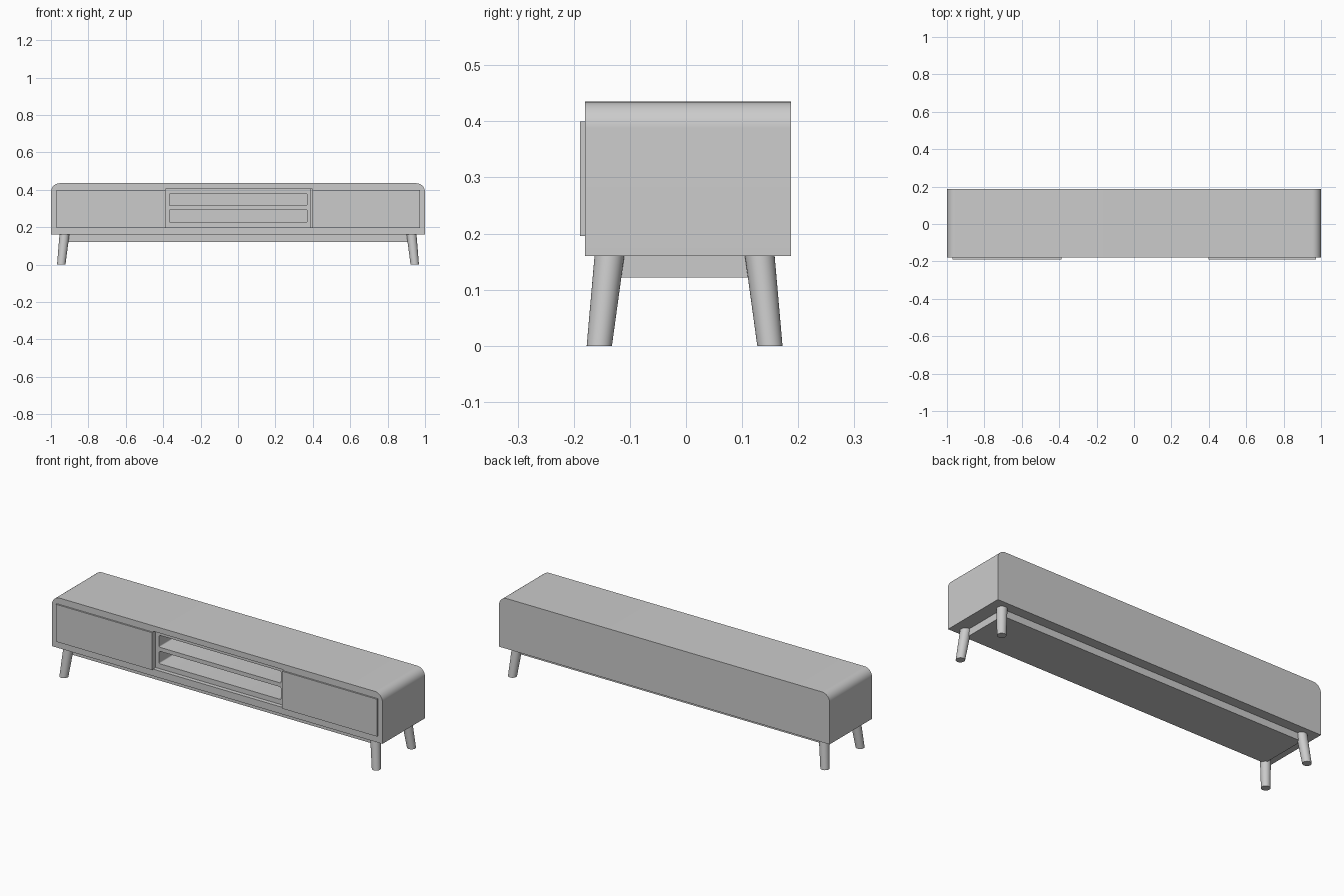
import bpy, bmesh, math
from mathutils import Vector

cube = bpy.data.objects.get("Cube")
if cube:
    bpy.data.objects.remove(cube, do_unlink=True)

grey = bpy.data.materials.new("light_grey")
grey.use_nodes = True
grey.diffuse_color = (0.6, 0.6, 0.6, 1)
grey.node_tree.nodes["Principled BSDF"].inputs["Base Color"].default_value = (0.6, 0.6, 0.6, 1)


def finish(name, bm):
    bmesh.ops.recalc_face_normals(bm, faces=bm.faces)
    mesh = bpy.data.meshes.new(name)
    bm.to_mesh(mesh)
    bm.free()
    mesh.materials.append(grey)
    obj = bpy.data.objects.new(name, mesh)
    bpy.context.collection.objects.link(obj)
    return obj


def box(name, x, y, z, radius=0):
    """Box from min/max pairs; radius rounds the edges running along y."""
    bm = bmesh.new()
    bmesh.ops.create_cube(bm, size=1)
    for v in bm.verts:
        v.co = Vector([(b + a) / 2 + c * (b - a) for (a, b), c in zip((x, y, z), v.co)])
    if radius:
        edges = [e for e in bm.edges if abs(e.verts[0].co.y - e.verts[1].co.y) > 1e-4]
        bmesh.ops.bevel(bm, geom=edges, offset=radius, segments=4, profile=0.5, affect='EDGES')
    return finish(name, bm)


def smooth(obj):
    bpy.ops.object.select_all(action='DESELECT')
    obj.select_set(True)
    bpy.context.view_layer.objects.active = obj
    bpy.ops.object.shade_smooth_by_angle(angle=math.radians(35))


def carve(obj, cutter):
    mod = obj.modifiers.new("opening", 'BOOLEAN')
    mod.object = cutter
    mod.operation = 'DIFFERENCE'
    mod.solver = 'EXACT'
    bpy.context.view_layer.objects.active = obj
    bpy.ops.object.modifier_apply(modifier=mod.name)
    bpy.data.objects.remove(cutter, do_unlink=True)


FRONT, BACK, BASE, TOP, R = -0.18, 0.1875, 0.16, 0.435, 0.047

# Cabinet body: profile with rounded upper corners, extruded front to back
arc = [(1 - R + R * math.cos(a), TOP - R + R * math.sin(a))
       for a in (math.radians(90) * i / 12 for i in range(13))]
profile = [(1, BASE)] + arc
profile += [(-x, z) for x, z in reversed(profile)]
bm = bmesh.new()
face = bm.faces.new([bm.verts.new((x, FRONT, z)) for x, z in profile])
out = bmesh.ops.extrude_face_region(bm, geom=[face])
bmesh.ops.translate(bm, vec=(0, BACK - FRONT, 0),
                    verts=[g for g in out["geom"] if isinstance(g, bmesh.types.BMVert)])
body = finish("cabinet_body", bm)
carve(body, box("middle_cutter", (-0.388, 0.398), (-0.3, 0.165), (0.198, 0.405)))
smooth(body)

# Recessed middle unit with two open shelves
unit = box("shelf_unit", (-0.388, 0.388), (-0.157, 0.165), (0.198, 0.405))
for low, high in ((0.225, 0.293), (0.315, 0.38)):
    carve(unit, box("shelf_cutter", (-0.367, 0.369), (-0.3, 0.15), (low, high), 0.006))
smooth(unit)

# Doors proud of the front
box("right_door", (-0.97, -0.388), (-0.1885, FRONT), (0.196, 0.4))
box("left_door", (0.398, 0.972), (-0.1885, FRONT), (0.196, 0.4))

# Base frame under the cabinet
box("base_plinth", (-0.925, 0.925), (-0.138, 0.133), (0.122, BASE))

# Tapered legs splayed outwards
for side, sx in (("left", 1), ("right", -1)):
    for end, sy in (("front", -1), ("back", 1)):
        bm = bmesh.new()
        bmesh.ops.create_cone(bm, cap_ends=True, segments=32,
                              radius1=0.0225, radius2=0.0265, depth=BASE)
        for v in bm.verts:
            low = v.co.z < 0
            v.co += Vector((sx * (0.945 if low else 0.928),
                            sy * (0.152 if low else 0.134) - 0.0025, BASE / 2))
        smooth(finish(f"{end}_{side}_leg", bm))
